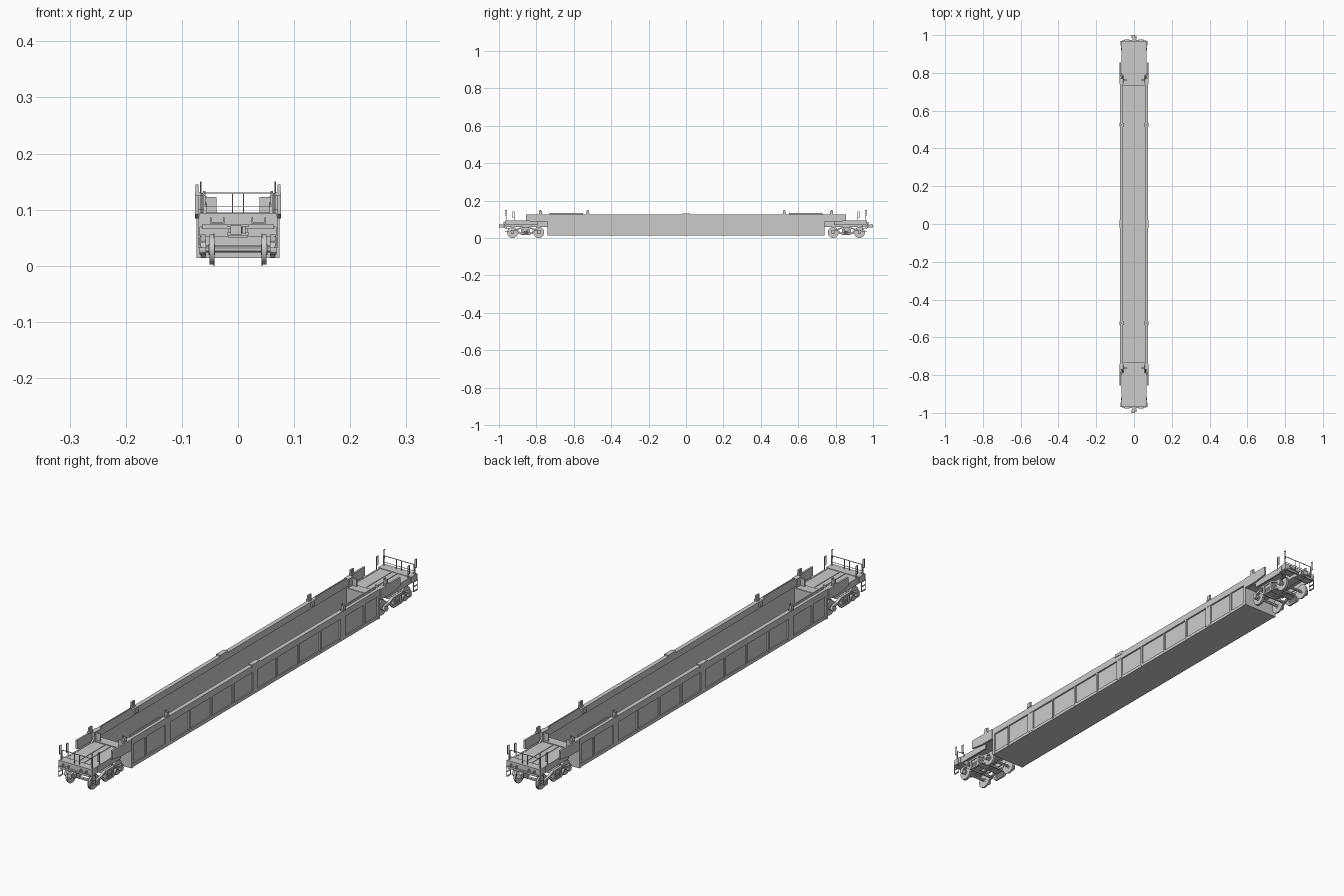
import bpy
import bmesh
from math import pi, sin, cos
from mathutils import Matrix, Vector

cube = bpy.data.objects.get("Cube")
if cube:
    bpy.data.objects.remove(cube, do_unlink=True)

MM = 0.001            # all lengths below are thousandths of a unit
OUTER, INNER = 75, 58  # half widths of the side beams
FLOOR, CHORD = 14, 125
WELL = 740             # half length of the well
DECK = 93
TRUCK, AXLE = 857, 70  # truck centre and half wheelbase


def finish(name, bm, mirror_x=True, mirror_y=True, smooth=False):
    """Turn a bmesh into an object, mirrored to the other sides and ends."""
    bmesh.ops.scale(bm, vec=(MM, MM, MM), verts=bm.verts)
    bmesh.ops.recalc_face_normals(bm, faces=bm.faces)
    mesh = bpy.data.meshes.new(name)
    bm.to_mesh(mesh)
    bm.free()
    obj = bpy.data.objects.new(name, mesh)
    bpy.context.collection.objects.link(obj)
    if mirror_x or mirror_y:
        mod = obj.modifiers.new("Mirror", "MIRROR")
        mod.use_axis = (mirror_x, mirror_y, False)
        mod.use_mirror_merge = False
    if smooth:
        bpy.ops.object.select_all(action="DESELECT")
        obj.select_set(True)
        bpy.context.view_layer.objects.active = obj
        bpy.ops.object.shade_smooth_by_angle()
    return obj


def add_box(bm, x, y, z):
    """Box from three (low, high) ranges."""
    size = [r[1] - r[0] for r in (x, y, z)]
    mid = Vector([(r[0] + r[1]) / 2 for r in (x, y, z)])
    bmesh.ops.create_cube(bm, size=1, matrix=Matrix.Translation(mid) @ Matrix.Diagonal((*size, 1)))


def boxes(name, *ranges, **options):
    bm = bmesh.new()
    for x, y, z in ranges:
        add_box(bm, x, y, z)
    return finish(name, bm, **options)


def around(centre, half):
    return (centre - half, centre + half)


def add_disc(bm, x, y, z, radius, width, sides=24):
    """Cylinder lying along x."""
    place = Matrix.Translation((x, y, z)) @ Matrix.Rotation(pi / 2, 4, "Y")
    bmesh.ops.create_cone(bm, cap_ends=True, segments=sides, radius1=radius,
                          radius2=radius, depth=width, matrix=place)


def add_plate(bm, outline, x):
    """Side outline of (y, z) points extruded across the x range."""
    rings = [[bm.verts.new((side, y, z)) for y, z in outline] for side in x]
    bm.faces.new(rings[0])
    bm.faces.new(rings[1])
    for i in range(len(outline)):
        j = (i + 1) % len(outline)
        bm.faces.new((rings[0][i], rings[0][j], rings[1][j], rings[1][i]))


def add_rod(bm, points, half=1):
    """Square rods joining neighbouring points along the axes."""
    for a, b in zip(points, points[1:]):
        add_box(bm, *[(min(p, q) - half, max(p, q) + half) for p, q in zip(a, b)])


# Well: floor, side sheets, chords and end bulkheads
boxes("well_floor", ((-70, 70), (-WELL, WELL), (FLOOR, 19)), mirror_x=False, mirror_y=False)
boxes("side_sheet", ((61, 68), (-WELL, WELL), (FLOOR, CHORD)), mirror_y=False)
boxes("top_chord", ((INNER, OUTER - 1), (-WELL - 30, WELL + 30), (100, CHORD)), mirror_y=False)
boxes("bottom_chord", ((60, 72), (-WELL, WELL), (FLOOR, 26)), mirror_y=False)
boxes("end_bulkhead", ((-68, 68), (WELL - 6, WELL), (FLOOR, DECK)), mirror_x=False)
boxes("end_cross_plate", ((-66, 66), (WELL - 5, WELL + 32), (86, DECK + 2)), mirror_x=False)

# Vertical ribs on the outside of the well
ribs = bmesh.new()
for i in range(6):
    half = 15 if i in (0, 4) else 4
    add_box(ribs, (66, OUTER - 2), around(i * 130, half), (20, 102))
finish("side_ribs", ribs)
boxes("end_rib", ((66, OUTER - 1), (WELL - 12, WELL), (FLOOR, 102)))

# Small fittings along the chords
boxes("middle_chord_plate", ((INNER, OUTER + 1), (-22, 22), (118, 130)), mirror_y=False)
boxes("chord_strip", ((INNER, INNER + 4), (550, WELL - 10), (CHORD, 133)))
guides = bmesh.new()
for y in (525, 778):
    add_box(guides, (65, 77), around(y, 9), (CHORD, 131))
    add_box(guides, (70, 76), around(y, 7), (130, 145))
    add_box(guides, (65, 68), around(y, 4), (130, 150))
finish("container_guides", guides)
boxes("inner_guide_lug", ((INNER - 5, INNER + 4), around(525, 10), (108, 122)))

# Side fins tying the chords to the end platform
fin = bmesh.new()
add_plate(fin, [(WELL, 84), (WELL, CHORD), (856, CHORD), (856, 92), (800, 84)], (70, 77))
finish("side_fin", fin)
gusset = bmesh.new()
add_plate(gusset, [(WELL + 2, DECK), (WELL + 2, CHORD - 1), (WELL + 10, CHORD - 1), (790, DECK)], (56, 62))
finish("corner_gusset", gusset)
boxes("corner_web", ((38, 60), (WELL + 20, WELL + 24), (DECK, CHORD - 2)))

# End platform, centre sill, end sill
boxes("end_deck", ((-64, 64), (WELL + 20, 940), (86, DECK - 1)), mirror_x=False)
boxes("deck_skirt", ((60, 66), (WELL + 50, 940), (68, DECK)))
boxes("centre_sill", ((-17, 17), (WELL - 2, 968), (58, 88)), mirror_x=False)
boxes("deck_seam", ((10, 13), (WELL + 30, 930), (DECK - 1, DECK + 1)))
boxes("end_sill", ((-69, 69), (932, 968), (70, DECK + 1)),
      ((-64, 64), (966, 972), (66, 74)), mirror_x=False)
boxes("sill_bracket", ((24, 50), (966, 976), (75, 78)),
      ((24, 27), (966, 976), (78, 86)), ((47, 50), (966, 976), (78, 86)))

# Coupler
boxes("coupler", ((-7, 7), (960, 988), (58, 70)),
      ((-13, 6), (984, 1000), (56, 72)), ((8, 13), (978, 994), (57, 71)),
      mirror_x=False)
boxes("coupler_pocket", ((-19, 19), (958, 975), (54, 60)),
      ((-19, 19), (958, 975), (69, 74)), mirror_x=False)

# Hand rails, grab loops and corner steps
rails = bmesh.new()
add_rod(rails, [(0, 958, 130), (62, 958, 130), (62, 958, DECK)])
add_rod(rails, [(10, 958, DECK), (10, 958, 130)])
add_rod(rails, [(0, 958, 106), (62, 958, 106)], 0.7)
finish("end_hand_rail", rails)
loops = bmesh.new()
for y, top in ((962, 149), (922, 140)):
    low = top - 32
    add_rod(loops, [(66, y - 4, DECK - 6), (66, y - 4, top), (66, y + 5, top),
                    (66, y + 5, low), (66, y - 4, low)])
finish("grab_loops", loops)
steps = bmesh.new()
for y in (946, 968):
    add_rod(steps, [(69, y, 34), (69, y, 88)])
for z in (34, 52, 70):
    add_box(steps, (65, 71), (945, 969), around(z, 1))
finish("corner_steps", steps)

# Wheels and axles
wheels = bmesh.new()
axles = bmesh.new()
for y in (TRUCK - AXLE, TRUCK + AXLE):
    add_disc(wheels, 47, y, 29, 27, 7)
    add_disc(wheels, 43, y, 29, 29, 2)
    add_disc(wheels, 47, y, 29, 10, 12, 16)
    add_disc(axles, 0, y, 29, 5, 124, 12)
    add_disc(axles, 63, y, 29, 9, 12, 12)
    add_disc(axles, -63, y, 29, 9, 12, 12)
finish("wheels", wheels, smooth=True)
finish("axles", axles, mirror_x=False, smooth=True)

# Truck side frames: an arched top bar and a dropped lower bar
frame = bmesh.new()
top = [(AXLE + 12, 32), (AXLE + 8, 42), (AXLE - 18, 45), (28, 56)]
under = [(28, 49), (AXLE - 20, 38), (AXLE + 12, 32)]
left = [(TRUCK - d, z) for d, z in top]
right = [(TRUCK + d, z) for d, z in reversed(top)]
back = [(TRUCK + s * d, z) for s, row in ((1, under[::-1]), (-1, under)) for d, z in row]
add_plate(frame, left + right + back[1:-1], (57, 67))
lower = [(50, 39), (24, 15), (20, 21), (40, 40)]
add_plate(frame, [(TRUCK - d, z) for d, z in lower[:2]] + [(TRUCK + d, z) for d, z in lower[1::-1]]
          + [(TRUCK + d, z) for d, z in lower[:1:-1]]
          + [(TRUCK - d, z) for d, z in lower[2:]], (58, 66))
for d in (-20, 20):
    add_box(frame, (57, 67), around(TRUCK + d, 4), (17, 52))
finish("truck_side_frames", frame)

# Truck bolster, springs and brake beams
boxes("truck_bolster", ((-64, 64), around(TRUCK, 13), (36, 52)),
      ((-18, 18), around(TRUCK, 18), (50, 60)), mirror_x=False)
springs = bmesh.new()
for d in (-9, 0, 9):
    bmesh.ops.create_cone(springs, cap_ends=True, segments=10, radius1=4, radius2=4, depth=20,
                          matrix=Matrix.Translation((62, TRUCK + d, 27)))
finish("truck_springs", springs, smooth=True)
brakes = bmesh.new()
for s in (-1, 1):
    add_box(brakes, (-50, 50), around(TRUCK + s * 34, 3), (25, 31))
    add_box(brakes, (42, 51), around(TRUCK + s * 39, 3), (20, 38))
    add_box(brakes, (-51, -42), around(TRUCK + s * 39, 3), (20, 38))
add_box(brakes, (-4, 4), around(TRUCK, 34), (26, 30))
finish("brake_beams", brakes, mirror_x=False)
